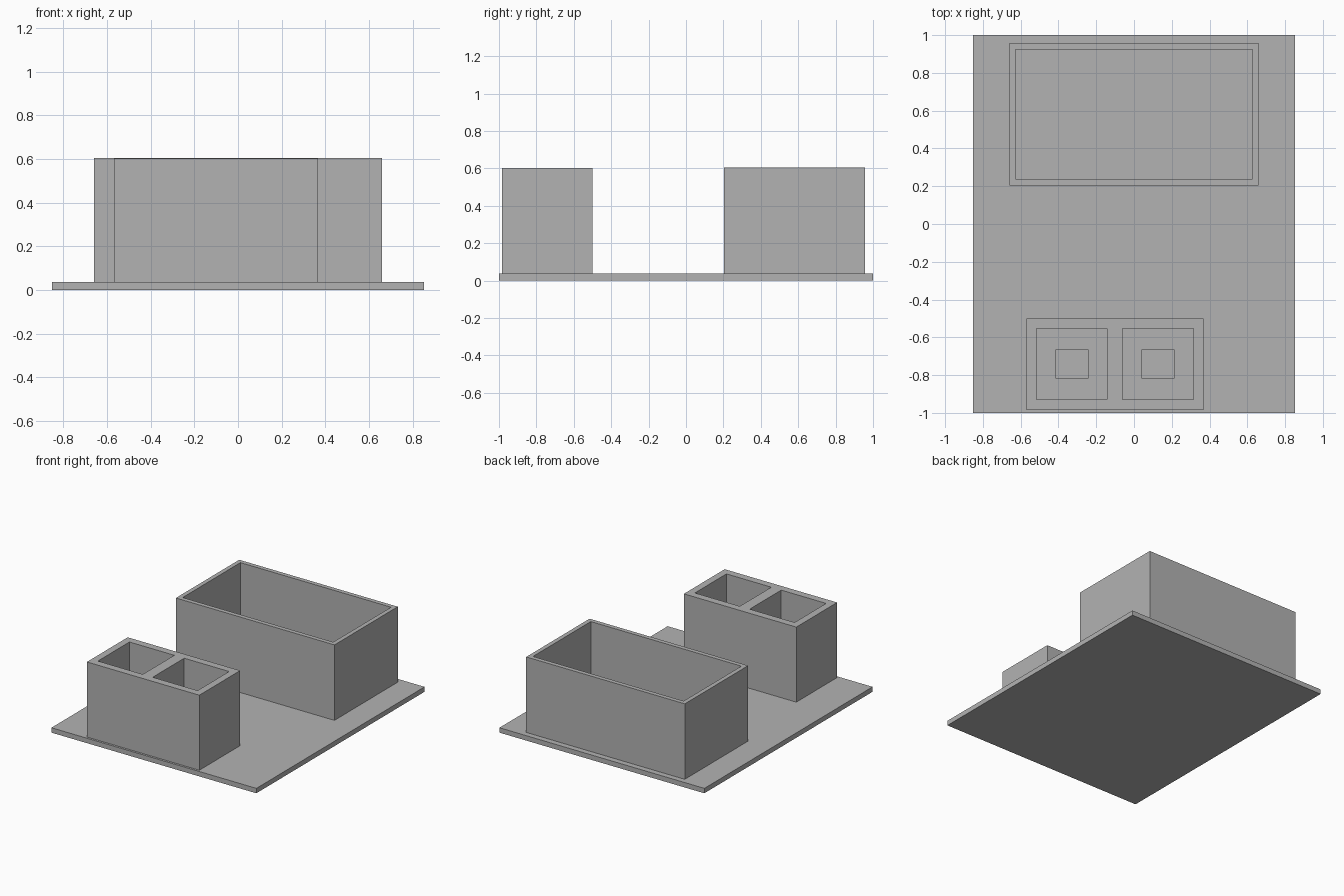
import bpy

if "Cube" in bpy.data.objects:
    bpy.data.objects.remove(bpy.data.objects["Cube"])

grey = bpy.data.materials.new("plain_grey")
grey.diffuse_color = (0.45, 0.45, 0.45, 1)
grey.use_nodes = True
grey.node_tree.nodes["Principled BSDF"].inputs["Base Color"].default_value = grey.diffuse_color

BASE_TOP = 0.037


def box(name, x, y, z):
    """Box from (min, max) ranges on each axis."""
    bpy.ops.mesh.primitive_cube_add(size=1)
    ob = bpy.context.object
    ob.name = name
    ob.location = [(a + b) / 2 for a, b in (x, y, z)]
    ob.scale = [b - a for a, b in (x, y, z)]
    bpy.ops.object.transform_apply(location=True, rotation=False, scale=True)
    ob.data.materials.append(grey)
    return ob


def cut(target, name, x, y, z):
    """Subtract a box from the target."""
    cutter = box(name, x, y, z)
    cutter.hide_render = True
    mod = target.modifiers.new(name, 'BOOLEAN')
    mod.operation = 'DIFFERENCE'
    mod.solver = 'EXACT'
    mod.object = cutter
    bpy.context.view_layer.objects.active = target
    bpy.ops.object.modifier_apply(modifier=name)
    bpy.data.objects.remove(cutter, do_unlink=True)


# Ground slab
box("base_slab", (-0.853, 0.853), (-1, 1), (0, BASE_TOP))

# Large open bin at the back
bin_ = box("large_bin", (-0.66, 0.66), (0.204, 0.957), (BASE_TOP, 0.605))
cut(bin_, "bin_cavity", (-0.627, 0.627), (0.237, 0.924), (BASE_TOP + 0.033, 0.7))

# Twin-well block at the front, each well with an opening in its floor
block = box("twin_well_block", (-0.569, 0.367), (-0.984, -0.499), (BASE_TOP, 0.602))
for side, cx in (("left", -0.329), ("right", 0.127)):
    cut(block, side + "_well", (cx - 0.187, cx + 0.187), (-0.929, -0.554),
        (BASE_TOP + 0.055, 0.7))
    cut(block, side + "_drain", (cx - 0.087, cx + 0.087), (-0.816, -0.667),
        (BASE_TOP - 0.02, 0.3))
